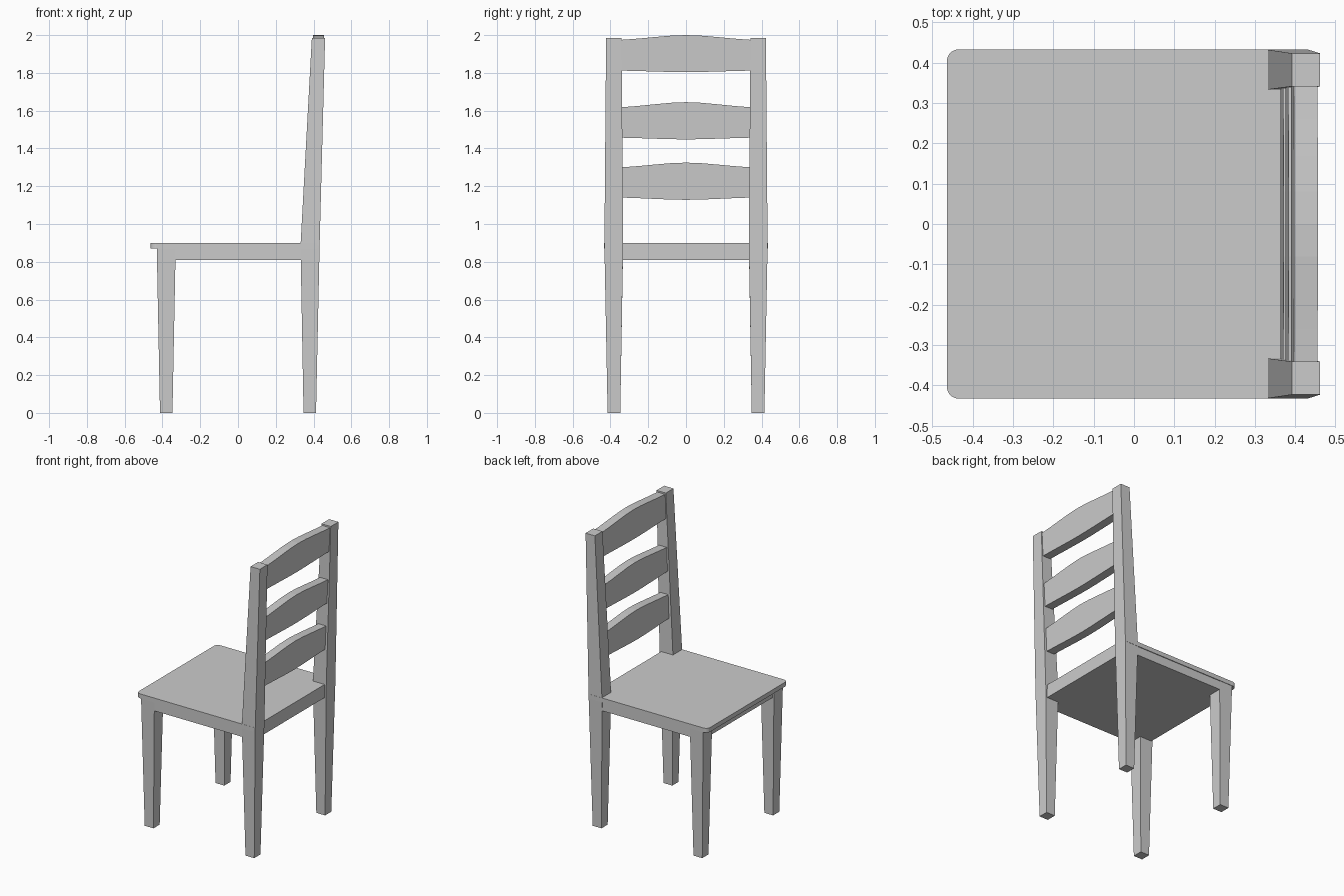
import bpy, math

if "Cube" in bpy.data.objects:
    bpy.data.objects.remove(bpy.data.objects["Cube"])


def add_mesh(name, verts, faces):
    me = bpy.data.meshes.new(name)
    me.from_pydata(verts, [], faces)
    me.update()
    ob = bpy.data.objects.new(name, me)
    bpy.context.collection.objects.link(ob)
    return ob


def bridge(n, a, b):
    return [(a + i, a + (i + 1) % n, b + (i + 1) % n, b + i) for i in range(n)]


def leg(name, sections, side):
    """Loft of rectangles (z, x0, x1, y0, y1), mirrored in y when side is -1."""
    verts, faces = [], []
    for z, x0, x1, y0, y1 in sections:
        a, b = sorted((y0 * side, y1 * side))
        verts += [(x0, a, z), (x1, a, z), (x1, b, z), (x0, b, z)]
    for k in range(len(sections) - 1):
        faces += bridge(4, 4 * k, 4 * k + 4)
    last = len(verts) - 4
    faces += [(3, 2, 1, 0), tuple(range(last, last + 4))]
    return add_mesh(name, verts, faces)


def prism(name, outline, z0, z1):
    """Upright prism from a counter-clockwise xy outline."""
    n = len(outline)
    verts = [(x, y, z) for z in (z0, z1) for x, y in outline]
    return add_mesh(name, verts, bridge(n, 0, n) +
                    [tuple(reversed(range(n))), tuple(range(n, 2 * n))])


def slat(name, low, low_mid, high, high_mid):
    """Leaning back slat with a bowed top and a slightly sagging bottom."""
    half = [(0.342, 0), (0.26, 0.24), (0.17, 0.57), (0.08, 0.88)]
    ys = [(-y, t) for y, t in half] + [(0, 1)] + [(y, t) for y, t in reversed(half)]
    outline = [(y, low + (low_mid - low) * t) for y, t in ys]
    outline += [(y, high + (high_mid - high) * t) for y, t in reversed(ys)]
    n = len(outline)
    verts = [(0.363 + 0.039 * (z - 1.13) + d, y, z)
             for d in (0, 0.059) for y, z in outline]
    return add_mesh(name, verts, bridge(n, 0, n) +
                    [tuple(reversed(range(n))), tuple(range(n, 2 * n))])


# Legs: tapered short pair, and long pair that carries on as the back posts
short_leg = [(0, -0.413, -0.347, 0.348, 0.415), (0.87, -0.43, -0.33, 0.333, 0.43)]
long_leg = [(0, 0.347, 0.413, 0.348, 0.415),
            (0.885, 0.331, 0.432, 0.333, 0.432),
            (1.985, 0.391, 0.461, 0.341, 0.423)]
for side, label in ((1, "left"), (-1, "right")):
    leg("short_leg_" + label, short_leg, side)
    leg("back_post_" + label, long_leg, side)

# Seat board with rounded corners on the overhanging edge
r, xe, ye, xb = 0.03, -0.464, 0.433, 0.42
board = [(xb, -ye), (xb, ye)]
for cy, start in ((ye - r, 90), (-ye + r, 180)):
    for i in range(6):
        a = math.radians(start + 18 * i)
        board.append((xe + r + r * math.cos(a), cy + r * math.sin(a)))
prism("seat_board", board, 0.87, 0.90)

# Solid frame under the seat board
prism("seat_frame", [(-0.42, -0.428), (0.42, -0.428), (0.42, 0.428), (-0.42, 0.428)],
      0.81, 0.87)

# Back slats
slat("lower_slat", 1.14, 1.128, 1.30, 1.325)
slat("middle_slat", 1.457, 1.448, 1.618, 1.645)
slat("top_slat", 1.812, 1.804, 1.975, 2.0)
